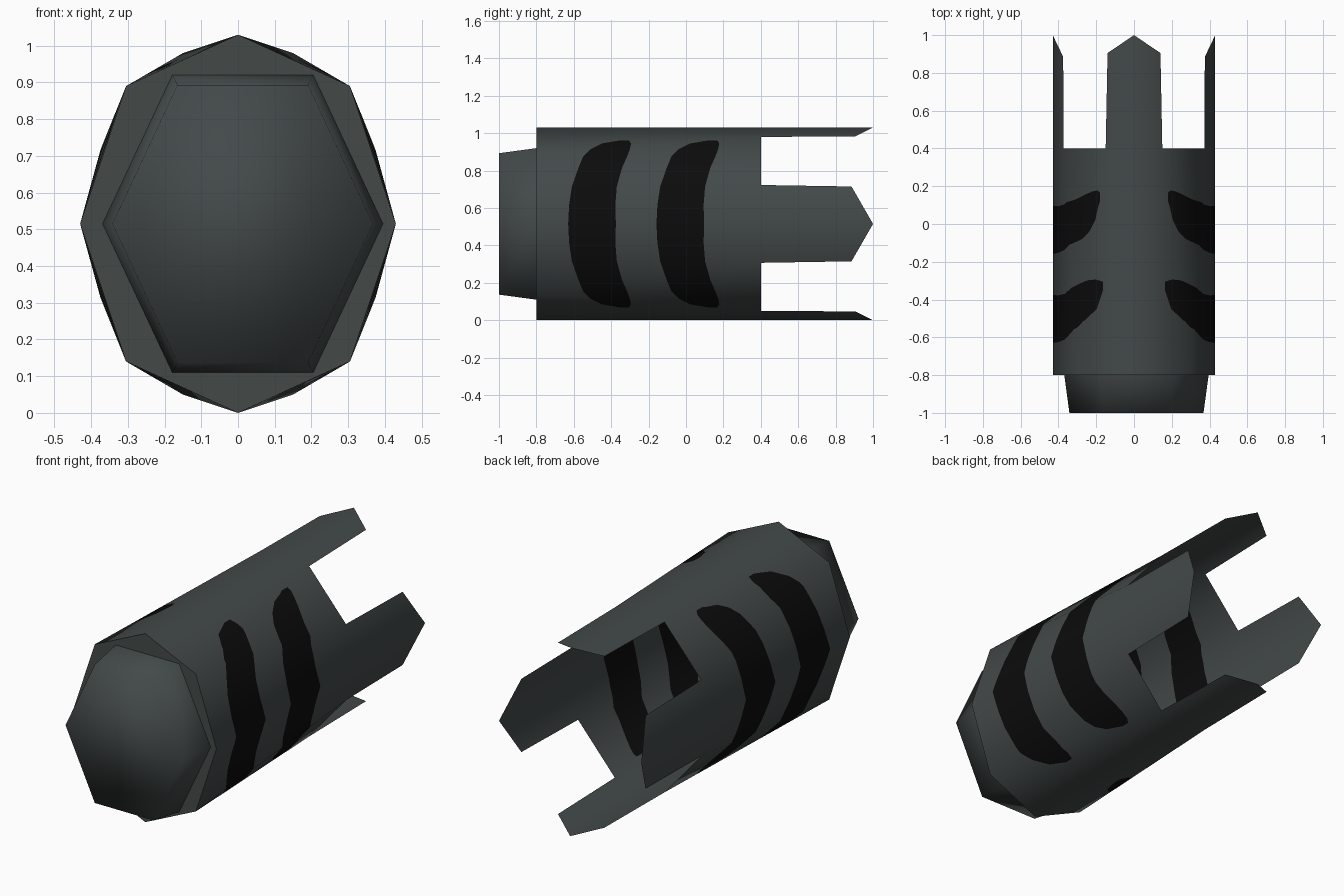
import bpy, bmesh
from mathutils import Vector

if "Cube" in bpy.data.objects:
    bpy.data.objects.remove(bpy.data.objects["Cube"])

CZ = 0.515  # height of the tube axis


def material(name, rgb):
    m = bpy.data.materials.new(name)
    m.diffuse_color = (*rgb, 1)
    m.use_nodes = True
    m.node_tree.nodes["Principled BSDF"].inputs["Base Color"].default_value = m.diffuse_color
    return m


grey = material("dark grey green", (0.056, 0.067, 0.066))
black = material("stripe black", (0.0035, 0.0035, 0.0035))


def finish(bm, name, mats):
    me = bpy.data.meshes.new(name)
    bm.to_mesh(me)
    bm.free()
    for m in mats:
        me.materials.append(m)
    ob = bpy.data.objects.new(name, me)
    bpy.context.collection.objects.link(ob)
    return ob


# ---- Body tube: one quarter (x, y, height above axis), mirrored four ways
T0, C0, R0 = (0, -.8, .515), (.305, -.8, .375), (.43, -.8, 0)
T1, A1, B1, R1 = (0, .4, .515), (.15, .4, .465), (.372, .4, .208), (.43, .4, 0)
T2, A2, B2, R2 = (0, 1, .515), (.14, .905, .468), (.375, .885, .2), (.43, 1, 0)
quarter = [(T0, C0, A1), (T0, A1, T1), (C0, R0, B1), (C0, B1, A1), (R0, R1, B1),
           (T1, A1, A2, T2), (R1, R2, B2, B1)]  # last two: pointed prongs

bm = bmesh.new()
for sx in (1, -1):
    for sz in (1, -1):
        for f in quarter:
            vs = [bm.verts.new((sx * x, y, CZ + sz * z)) for x, y, z in f]
            bm.faces.new(vs if sx * sz > 0 else vs[::-1])
bmesh.ops.remove_doubles(bm, verts=bm.verts[:], dist=1e-4)

# ---- Stripes: left and right edge as a function of distance from the axis
H = [0, .1, .2, .3, .36, .40, .43, .447]
LEFT = [-.63, -.625, -.61, -.575, -.55, -.51, -.45, -.35]
RIGHT = [-.375, -.378, -.37, -.342, -.315, -.30, -.294, -.305]
OFFSETS = (0, .472)


def cut(faces, co, no):
    geom = set(faces)
    for f in faces:
        geom.update(f.edges)
        geom.update(f.verts)
    bmesh.ops.bisect_plane(bm, geom=list(geom), dist=1e-5, plane_co=co, plane_no=no)


def band(s, i):
    return [f for f in bm.faces
            if H[i] < s * (f.calc_center_median().z - CZ) < H[i + 1]]


for s in (1, -1):
    for h in H:
        cut(bm.faces[:], (0, 0, CZ + s * h), (0, 0, 1))
for s in (1, -1):
    for i in range(len(H) - 1):
        for off in OFFSETS:
            for edge in (LEFT, RIGHT):
                dy, dz = edge[i + 1] - edge[i], s * (H[i + 1] - H[i])
                cut(band(s, i), (0, edge[i] + off, CZ + s * H[i]),
                    Vector((0, dz, -dy)).normalized())
        for f in band(s, i):
            c = f.calc_center_median()
            t = (s * (c.z - CZ) - H[i]) / (H[i + 1] - H[i])
            lo = LEFT[i] + t * (LEFT[i + 1] - LEFT[i])
            hi = RIGHT[i] + t * (RIGHT[i + 1] - RIGHT[i])
            if any(lo < c.y - off < hi for off in OFFSETS):
                f.material_index = 1
for f in bm.faces:
    f.smooth = True
body = finish(bm, "body_tube", [grey, black])
# rounded shading of the oval tube
body.data.normals_split_custom_set_from_vertices(
    [Vector((v.co.x / .43 ** 2, 0, (v.co.z - CZ) / .515 ** 2)).normalized()
     for v in body.data.vertices])


# ---- Front collar: flat plate between octagon rim and hexagonal cap
def hexagon(y, w, tw, h):
    return [(.013 + x, y, CZ + z) for x, z in
            ((-tw, h), (tw, h), (w, 0), (tw, -h), (-tw, -h), (-w, 0))]


octagon = [(x, -.8, CZ + z) for x, z in
           ((0, .515), (.305, .375), (.43, 0), (.305, -.375),
            (0, -.515), (-.305, -.375), (-.43, 0), (-.305, .375))]
base = hexagon(-.8, .382, .192, .405)
tip = hexagon(-1, .355, .178, .378)

bm = bmesh.new()
edges = []
for loop in (octagon, base):
    vs = [bm.verts.new(p) for p in loop]
    edges += [bm.edges.new((vs[i - 1], vs[i])) for i in range(len(vs))]
bmesh.ops.triangle_fill(bm, edges=edges, use_beauty=True, normal=(0, -1, 0))
for f in bm.faces:
    f.normal_update()
    if f.normal.y > 0:
        f.normal_flip()
finish(bm, "front_collar", [grey])

# ---- Front cap: tapered hexagon, softly shaded
bm = bmesh.new()
b = [bm.verts.new(p) for p in base]
t = [bm.verts.new(p) for p in tip]
for i in range(6):
    bm.faces.new((b[i - 1], b[i], t[i], t[i - 1]))
bm.faces.new(t)
bmesh.ops.recalc_face_normals(bm, faces=bm.faces[:])
bm.normal_update()
if max(bm.faces, key=lambda f: len(f.verts)).normal.y > 0:
    bmesh.ops.reverse_faces(bm, faces=bm.faces[:])
for f in bm.faces:
    f.smooth = True
finish(bm, "front_cap", [grey])
